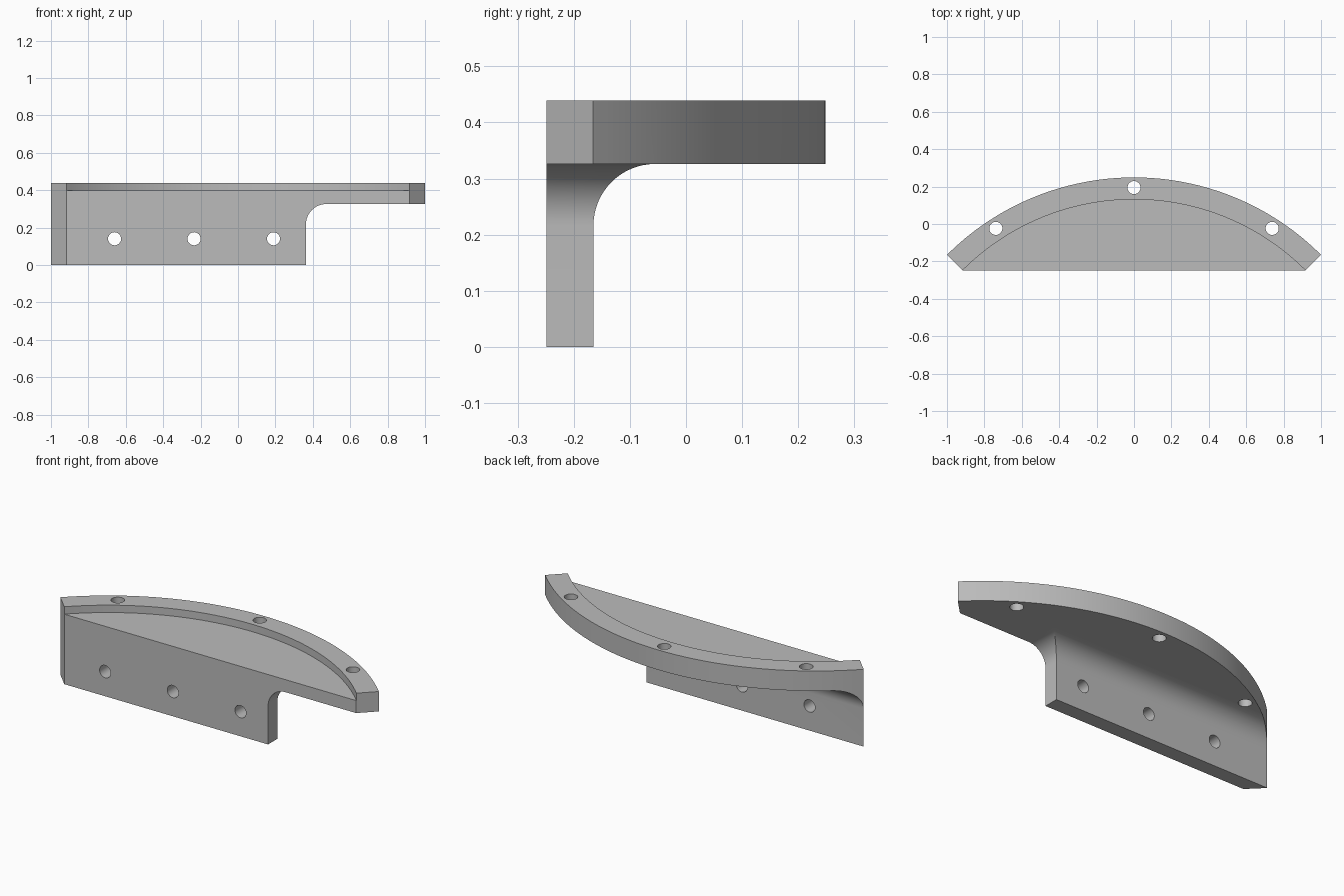
import bpy, bmesh
from math import sin, cos, pi, radians
from mathutils import Vector

cube = bpy.data.objects.get("Cube")
if cube:
    bpy.data.objects.remove(cube, do_unlink=True)

grey = bpy.data.materials.new("plain grey")
grey.use_nodes = True
colour = (0.5, 0.5, 0.5, 1)
grey.diffuse_color = colour
grey.node_tree.nodes["Principled BSDF"].inputs["Base Color"].default_value = colour

FRONT, WALL_BACK = -0.249, -0.165
WALL_END = 0.363
TOP, FLOOR, UNDER = 0.439, 0.397, 0.326
FILLET = 0.11
ARC_Y, R_OUT, R_IN = -1.1655, 1.4145, 1.297
HOLE = 0.035


def arc(cx, cy, r, start, end, n):
    """Points on a circular arc, angles in degrees."""
    angles = [radians(start + (end - start) * i / n) for i in range(n + 1)]
    return [(cx + r * cos(a), cy + r * sin(a)) for a in angles]


def prism(name, outline, axis, low, high):
    """Extrude a closed outline along x, y or z."""
    place = {"x": lambda u, v: (low, u, v),
             "y": lambda u, v: (u, low, v),
             "z": lambda u, v: (u, v, low)}[axis]
    step = Vector([high - low if a == axis else 0 for a in "xyz"])
    bm = bmesh.new()
    face = bm.faces.new([bm.verts.new(place(u, v)) for u, v in outline])
    out = bmesh.ops.extrude_face_region(bm, geom=[face])
    moved = [g for g in out["geom"] if isinstance(g, bmesh.types.BMVert)]
    bmesh.ops.translate(bm, verts=moved, vec=step)
    bmesh.ops.recalc_face_normals(bm, faces=bm.faces)
    mesh = bpy.data.meshes.new(name)
    bm.to_mesh(mesh)
    bm.free()
    mesh.materials.append(grey)
    obj = bpy.data.objects.new(name, mesh)
    bpy.context.collection.objects.link(obj)
    return obj


def round_hole(name, u, v, axis):
    circle = arc(u, v, HOLE, 0, 360, 32)[:-1]
    return prism(name, circle, axis, -1, 1)


def undercut(name, edge, axis):
    """Cutter below the flange with a rounded inner corner."""
    corner = arc(edge + FILLET, UNDER - FILLET, FILLET, 180, 90, 16)
    outline = [(edge, -0.1)] + corner + [(2, UNDER), (2, -0.1)]
    return prism(name, outline, axis, -2, 2)


# Curved plan with radial ends and a straight front
half_front = FRONT - ARC_Y
plan = arc(0, ARC_Y, R_OUT, 45, 135, 64) + [(-half_front, FRONT), (half_front, FRONT)]
bracket = prism("curved_bracket", plan, "z", 0, TOP)

# Cutters: recess, space behind the wall, space beside the wall, screw holes
cutters = [
    prism("recess_cutter", arc(0, ARC_Y, R_IN, 0, 180, 128), "z", FLOOR, 1),
    undercut("rear_undercut", WALL_BACK, "x"),
    undercut("side_undercut", WALL_END, "y"),
]
for x in (-0.66, -0.235, 0.19):
    cutters.append(round_hole("wall_hole_cutter", x, 0.14, "y"))
for angle in (57.1, 90, 122.9):
    a = radians(angle)
    cutters.append(round_hole("flange_hole_cutter", 1.36 * cos(a), ARC_Y + 1.36 * sin(a), "z"))

bpy.context.view_layer.objects.active = bracket
for cutter in cutters:
    mod = bracket.modifiers.new("cut", "BOOLEAN")
    mod.operation = "DIFFERENCE"
    mod.solver = "EXACT"
    mod.object = cutter
    bpy.ops.object.modifier_apply(modifier=mod.name)
for cutter in cutters:
    bpy.data.objects.remove(cutter, do_unlink=True)

# Smooth the arcs, keep the machined edges crisp
bpy.ops.object.select_all(action="DESELECT")
bracket.select_set(True)
bpy.ops.object.shade_smooth_by_angle(angle=radians(25))
